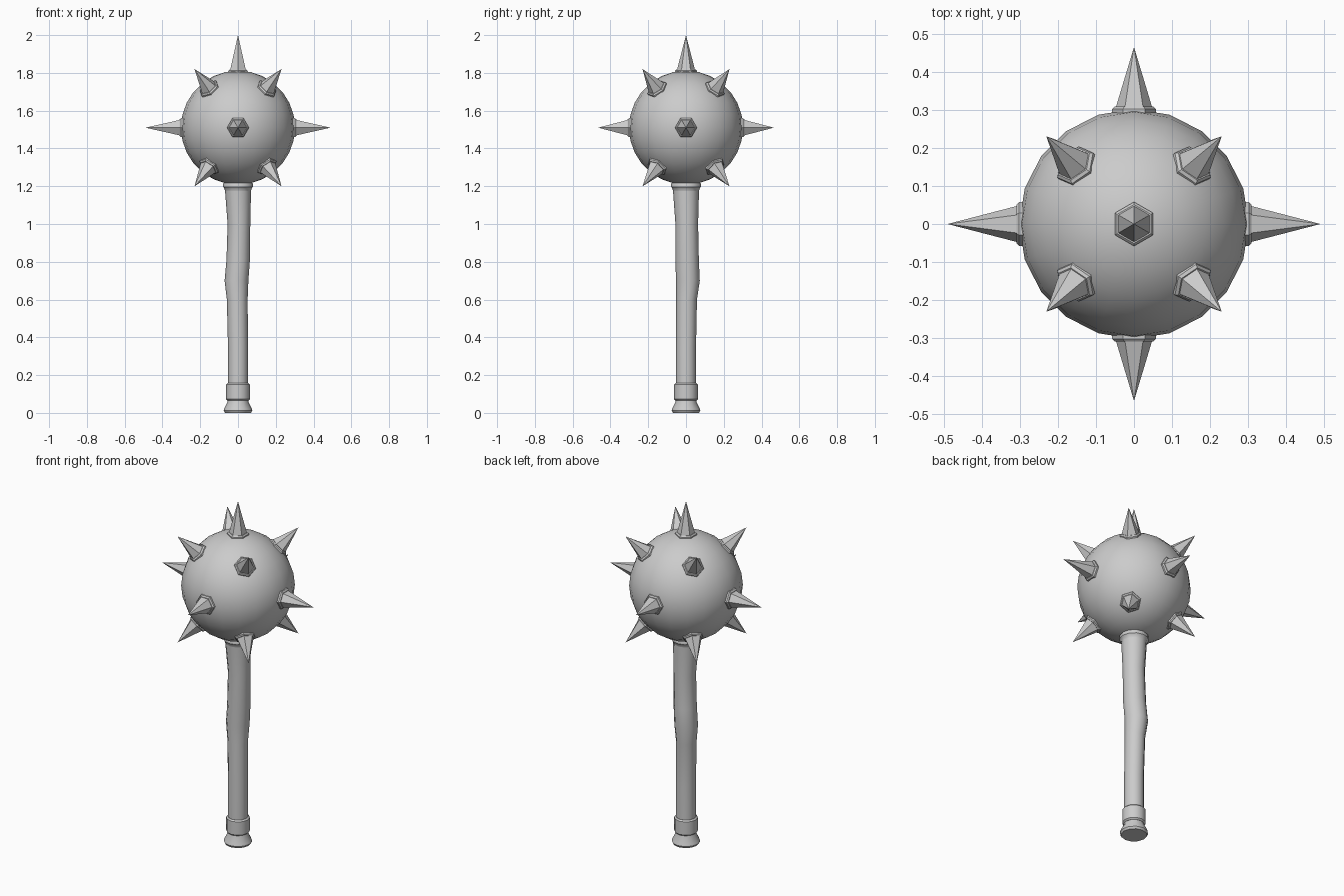
import bpy, bmesh
from math import cos, sin, tau
from mathutils import Vector

if "Cube" in bpy.data.objects:
    bpy.data.objects.remove(bpy.data.objects["Cube"])

CENTRE = Vector((0, 0, 1.51))


def loft(name, rings, sides, phase=0.0, angle=None):
    """Skin circular rings (x, y, z, radius); radius 0 makes a point."""
    bm = bmesh.new()
    loops = []
    for x, y, z, r in rings:
        n = sides if r else 1
        loops.append([bm.verts.new((x + r * cos(phase + tau * i / sides),
                                    y + r * sin(phase + tau * i / sides), z))
                      for i in range(n)])
    for a, b in zip(loops, loops[1:]):
        for i in range(sides):
            j = (i + 1) % sides
            bm.faces.new((a[i], a[j], b[0]) if len(b) == 1
                         else (a[i], a[j], b[j], b[i]))
    bm.faces.new(loops[0][::-1])
    if len(loops[-1]) > 1:
        bm.faces.new(loops[-1])
    mesh = bpy.data.meshes.new(name)
    bm.to_mesh(mesh)
    bm.free()
    ob = bpy.data.objects.new(name, mesh)
    bpy.context.collection.objects.link(ob)
    if angle:
        smooth(ob, angle)
    return ob


def smooth(ob, angle):
    bpy.ops.object.select_all(action='DESELECT')
    ob.select_set(True)
    bpy.context.view_layer.objects.active = ob
    bpy.ops.object.shade_smooth_by_angle(angle=angle)


def spike(name, direction, tip):
    """Six-sided spike with a low bevelled collar, pointing out of the ball."""
    ob = loft(name, [(0, 0, 0.27, 0.058), (0, 0, 0.302, 0.058),
                     (0, 0, 0.309, 0.051), (0, 0, 0.309, 0.047),
                     (0, 0, tip, 0)], 6, tau / 4)
    ob.location = CENTRE
    ob.rotation_mode = 'QUATERNION'
    d = Vector(direction)
    # turn the hexagon so its points lie level on the side spikes
    ob.rotation_quaternion = (d.to_track_quat('Z', 'X') if d.z == 0
                              else Vector((0, 0, 1)).rotation_difference(d))
    return ob


# Ball head
bpy.ops.mesh.primitive_uv_sphere_add(segments=20, ring_count=14, radius=0.302,
                                     location=CENTRE)
ball = bpy.context.object
ball.name = "ball_head"
smooth(ball, 0.8)

# Slightly crooked wooden handle
loft("handle", [(0, 0, 0.10, 0.053), (0, 0, 0.35, 0.053),
                (-0.004, 0.003, 0.60, 0.055), (-0.008, 0.010, 0.70, 0.063),
                (0.001, 0.006, 0.81, 0.062), (0.005, 0.004, 1.00, 0.060),
                (0, 0, 1.18, 0.069)], 12, angle=0.7)

# Flared pommel
loft("pommel", [(0, 0, 0, 0.069), (0, 0, 0.012, 0.076), (0, 0, 0.022, 0.073),
                (0, 0, 0.058, 0.055), (0, 0, 0.08, 0.053)], 12, angle=0.7)

# Grip ring above the pommel
loft("grip_ring", [(0, 0, 0.065, 0.055), (0, 0, 0.073, 0.063),
                   (0, 0, 0.150, 0.063), (0, 0, 0.157, 0.055)], 12, angle=0.7)

# Collar under the ball
loft("neck_collar", [(0, 0, 1.175, 0.069), (0, 0, 1.188, 0.072),
                     (0, 0, 1.196, 0.079), (0, 0, 1.212, 0.079),
                     (0, 0, 1.222, 0.072)], 12, angle=0.7)

# Top and side spikes
spike("top_spike", (0, 0, 1), 0.49)
for s, side in ((1, "right"), (-1, "left")):
    spike(f"{side}_spike", (s, 0, 0), 0.49)
for s, side in ((-1, "front"), (1, "back")):
    spike(f"{side}_spike", (0, s, 0), 0.465)

# Diagonal spikes, one per corner direction
for x in (-1, 1):
    for y in (-1, 1):
        for z, level in ((-1, "lower"), (1, "upper")):
            spike(f"{level}_diagonal_spike", (0.23 * x, 0.23 * y, 0.31 * z), 0.45)
